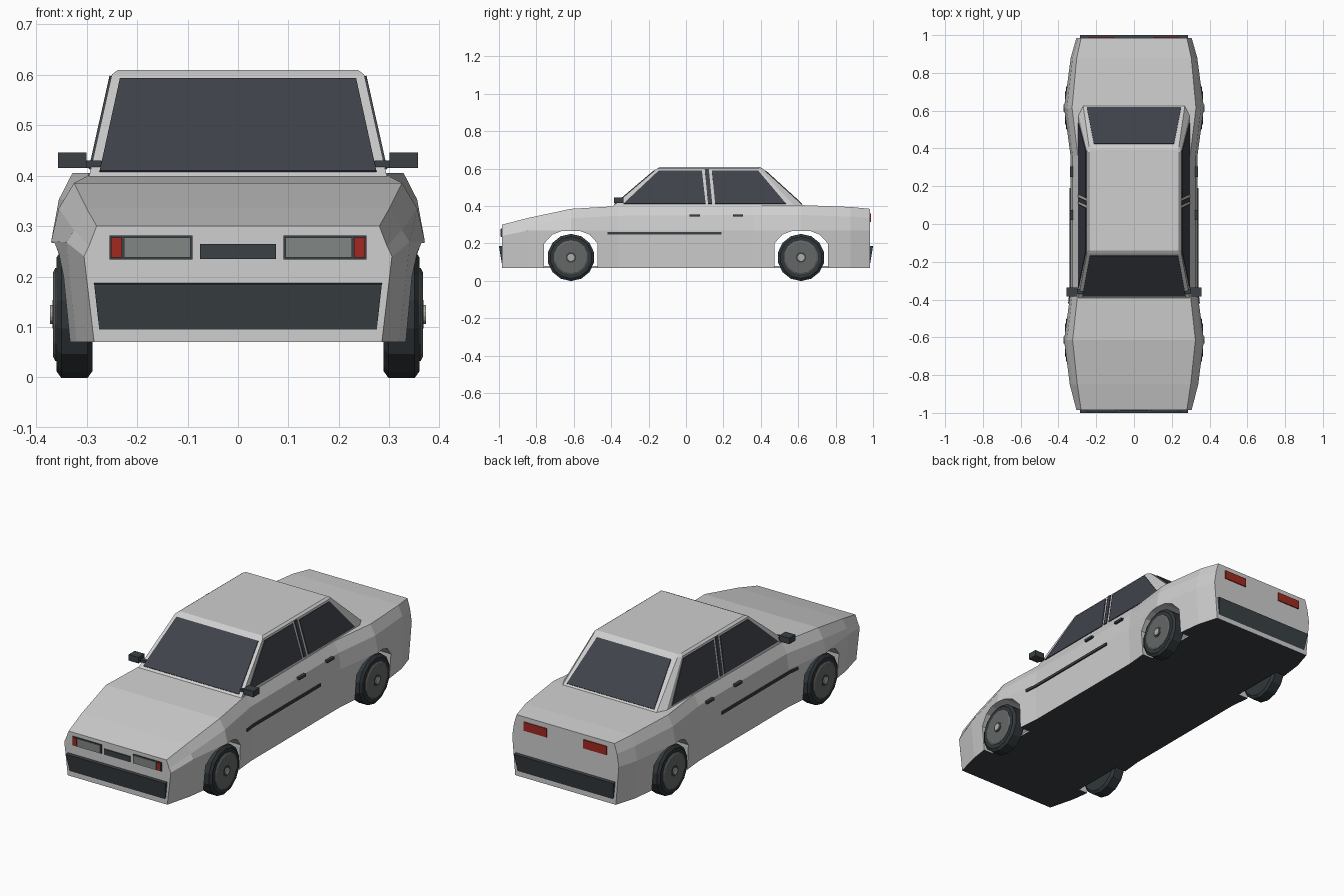
import bpy, bmesh, math
from mathutils import Vector

if "Cube" in bpy.data.objects:
    bpy.data.objects.remove(bpy.data.objects["Cube"])


def material(name, r, g, b):
    m = bpy.data.materials.new(name)
    m.use_nodes = True
    m.diffuse_color = (r, g, b, 1)
    m.node_tree.nodes["Principled BSDF"].inputs["Base Color"].default_value = (r, g, b, 1)
    return m


PAINT = material("silver paint", .62, .62, .62)
GLASS = material("tinted glass", .05, .057, .07)
TRIM = material("dark trim", .042, .052, .058)
RUBBER = material("tyre rubber", .03, .038, .042)
LENS = material("headlight lens", .22, .24, .23)
RED = material("red lamp", .36, .022, .015)
RIM = material("rim grey", .13, .135, .135)
HUB = material("hub silver", .42, .42, .4)


def finish(name, bm, *mats):
    bmesh.ops.recalc_face_normals(bm, faces=bm.faces)
    mesh = bpy.data.meshes.new(name)
    bm.to_mesh(mesh)
    bm.free()
    for m in mats:
        mesh.materials.append(m)
    ob = bpy.data.objects.new(name, mesh)
    bpy.context.collection.objects.link(ob)
    return ob


def loft(name, loops, *mats):
    """Closed solid through rings with equal point counts."""
    bm = bmesh.new()
    rings = [[bm.verts.new(p) for p in loop] for loop in loops]
    for a, b in zip(rings, rings[1:]):
        for i in range(len(a)):
            j = (i + 1) % len(a)
            bm.faces.new((a[i], a[j], b[j], b[i]))
    bm.faces.new(rings[0])
    bm.faces.new(rings[-1])
    return finish(name, bm, *mats)


def plate(name, pts, mat, t=.004):
    """Thin slab straddling a flat outline."""
    pts = [Vector(p) for p in pts]
    n = (pts[1] - pts[0]).cross(pts[2] - pts[0]).normalized() * t
    return loft(name, [[p - n for p in pts], [p + n for p in pts]], mat)


def box(name, x, y, z, mat):
    ring = [(x[0], z[0]), (x[1], z[0]), (x[1], z[1]), (x[0], z[1])]
    return loft(name, [[(a, yy, c) for a, c in ring] for yy in y], mat)


def lathe(name, profile, y, side, mat, seg=14):
    """Spin (radius, x) points round a wheel axle."""
    return loft(name, [[(side * x, y + r * math.cos(a), .125 + r * math.sin(a))
                        for a in (math.tau * (i + .5) / seg for i in range(seg))]
                       for r, x in profile], mat)


def mirrored(pts, side):
    return [(side * x, y, z) for x, y, z in pts]


# Lower body: y, top z, then half widths at top, shoulder, waist and sill
stations = [
    (-.985, .30, .28, .295, .305, .285),
    (-.85, .335, .30, .325, .34, .32),
    (-.615, .385, .325, .355, .37, .352),
    (-.36, .40, .297, .325, .336, .328),
    (.36, .405, .297, .325, .336, .328),
    (.615, .405, .328, .355, .37, .352),
    (.88, .395, .303, .325, .335, .32),
    (.985, .385, .28, .295, .305, .288),
]
loops = []
for y, zt, xt, xu, xw, xb in stations:
    half = [(xb, y, .07), (xw, y, min(.27, zt * .8)), (xu, y, zt * .87), (xt, y, zt)]
    loops.append(half + mirrored(half[::-1], -1))
body = loft("body", loops, PAINT, TRIM)

# Wheel arches
ARCH = [(.143, .2), (.1, .247), (.05, .266), (-.05, .266), (-.1, .247), (-.143, .2)]
for y in (-.615, .615):
    for x0, x1, z0 in ((-.5, .5, .08), (.28, .5, 0), (-.5, -.28, 0)):
        ring = [(y - .143, z0), (y + .143, z0)] + [(y + a, z) for a, z in ARCH]
        cutter = loft("arch_cutter", [[(x, a, z) for a, z in ring] for x in (x0, x1)])
        mod = body.modifiers.new("arch", 'BOOLEAN')
        mod.operation, mod.solver, mod.object = 'DIFFERENCE', 'EXACT', cutter
        bpy.context.view_layer.objects.active = body
        bpy.ops.object.modifier_apply(modifier=mod.name)
        bpy.data.objects.remove(cutter)
for f in body.data.polygons:
    f.material_index = int(f.normal.z < -.9 and f.center.z < .075)

# Cabin
levels = [(.385, [(.298, -.408), (.298, .595), (.272, .646)]),
          (.60, [(.25, -.155), (.25, .39), (.238, .41)]),
          (.609, [(.238, -.14), (.238, .38), (.23, .395)])]
cabin = []
for z, pts in levels:
    half = [(x, y, z) for x, y in pts]
    cabin.append(half + mirrored(half[::-1], -1))
loft("cabin", cabin, PAINT)


def up(z, low, high):
    return low + (high - low) * (z - .385) / .215


def across(low, high, rows):
    """Outline on a sloping end pane from (half width, z) rows."""
    (xa, za), (xb, zb) = rows
    ya, yb = up(za, low, high), up(zb, low, high)
    return [(-xa, ya, za), (xa, ya, za), (xb, yb, zb), (-xb, yb, zb)]


plate("windscreen", across(-.408, -.155, [(.274, .407), (.234, .59)]), GLASS)
plate("rear_window", across(.646, .41, [(.25, .412), (.212, .588)]), GLASS)

# Side windows and door pillars
panes = {
    "front_side_window": [(-.335, .412), (.105, .412), (.085, .59), (-.145, .59)],
    "door_pillar": [(.118, .412), (.14, .412), (.122, .597), (.1, .597)],
    "rear_side_window": [(.156, .412), (.535, .412), (.385, .59), (.138, .59)],
}
for side, label in ((1, "left_"), (-1, "right_")):
    for name, pts in panes.items():
        outline = [(up(z, .298, .25), y, z) for y, z in pts]
        plate(label + name, mirrored(outline, side), GLASS)

    def part(name, x, y, z, mat):
        box(label + name, sorted((side * x[0], side * x[1])), y, z, mat)

    # Mirror, rubbing strip and handles
    part("mirror", (.3, .357), (-.385, -.335), (.415, .446), TRIM)
    part("mirror_arm", (.27, .31), (-.37, -.345), (.415, .43), TRIM)
    part("side_strip", (.32, .342), (-.36, .19), (.248, .262), TRIM)
    plate(label + "strip_front", mirrored(
        [(.338, -.36, .248), (.345, -.42, .248), (.345, -.42, .262), (.338, -.36, .262)],
        side), TRIM)
    for n, y in (("front", .02), ("rear", .25)):
        part(n + "_handle", (.31, .338), (y, y + .055), (.344, .356), TRIM)

    # Lamps
    part("headlight_frame", (.09, .255), (-.989, -.97), (.234, .281), TRIM)
    part("headlight_lens", (.094, .226), (-.992, -.97), (.238, .277), LENS)
    part("indicator", (.23, .252), (-.992, -.97), (.238, .277), RED)
    part("tail_lamp", (.105, .237), (.97, .99), (.315, .36), RED)

    # Wheels
    for n, y in (("front", -.615), ("rear", .615)):
        w = label + n
        lathe(w + "_tyre", [(.112, .288), (.126, .298), (.126, .35), (.112, .36)],
              y, side, RUBBER)
        lathe(w + "_rim", [(.092, .35), (.092, .362), (.084, .366)], y, side, RIM)
        lathe(w + "_hub_ring", [(.028, .35), (.028, .3675)], y, side, TRIM)
        lathe(w + "_hub", [(.019, .35), (.019, .372)], y, side, HUB)

# Grille and bumpers
box("grille", (-.075, .075), (-.99, -.97), (.235, .264), TRIM)
for name, s in (("front_bumper", -1), ("rear_bumper", 1)):
    rows = [(.275, .985, .095), (.285, 1, .185), (.285, .97, .19), (.275, .97, .095)]
    loft(name, [[(e * x, s * y, z) for x, y, z in rows] for e in (-1, 1)], TRIM)
